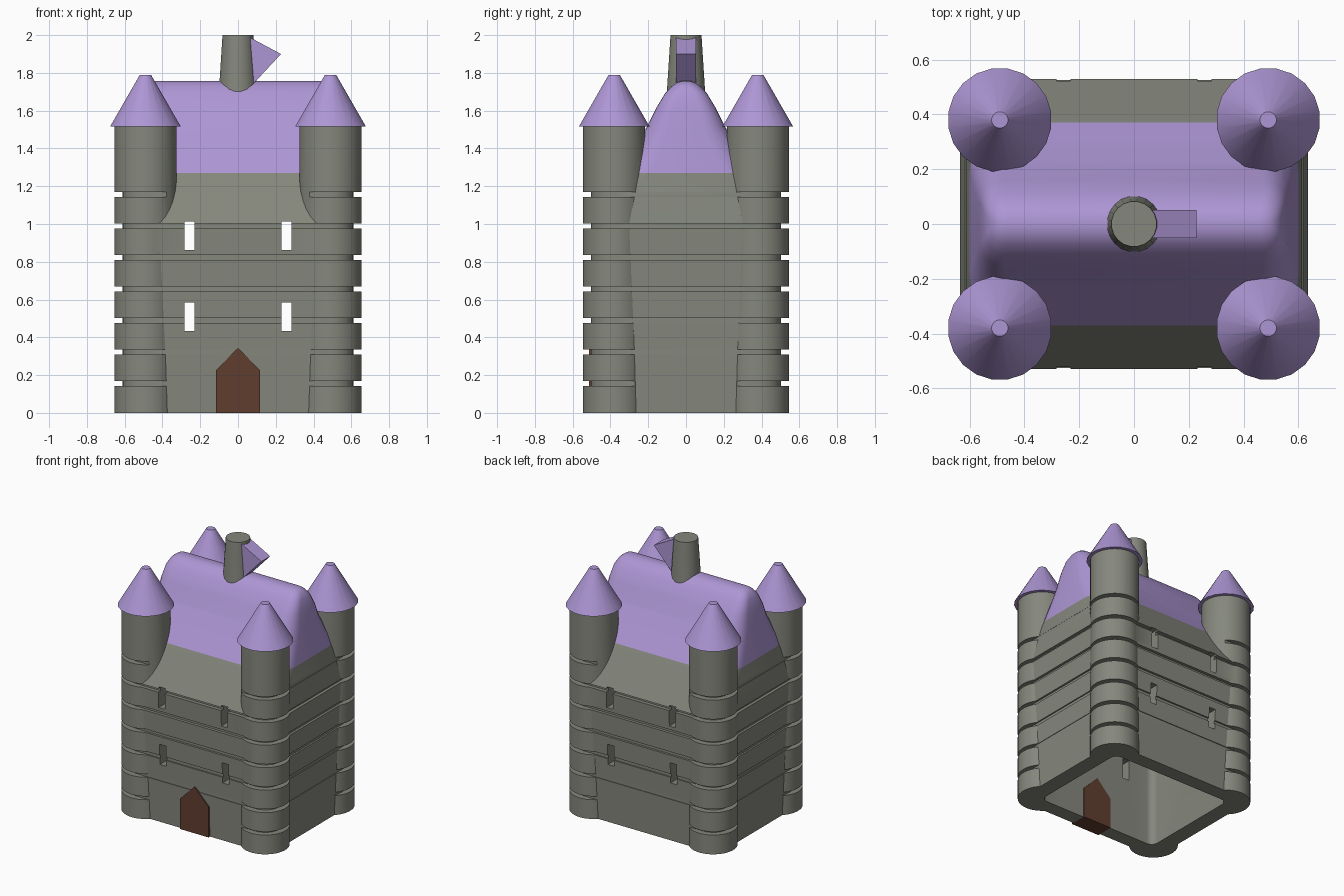
import bpy, bmesh, math

if "Cube" in bpy.data.objects:
    bpy.data.objects.remove(bpy.data.objects["Cube"])


def material(name, rgb):
    m = bpy.data.materials.new(name)
    m.diffuse_color = (*rgb, 1)
    m.use_nodes = True
    m.node_tree.nodes["Principled BSDF"].inputs["Base Color"].default_value = m.diffuse_color
    return m


STONE = material("grey stone", (0.235, 0.245, 0.205))
PURPLE = material("purple roof", (0.42, 0.305, 0.66))
BROWN = material("brown door", (0.115, 0.048, 0.028))


def make(name, bm, mats):
    bmesh.ops.recalc_face_normals(bm, faces=bm.faces)
    me = bpy.data.meshes.new(name)
    bm.to_mesh(me)
    bm.free()
    for m in mats:
        me.materials.append(m)
    ob = bpy.data.objects.new(name, me)
    bpy.context.collection.objects.link(ob)
    return ob


def rounded_rect(z, hx, hy, r, steps=6):
    """Ring of points around a rectangle with rounded corners."""
    r = min(r, hx, hy) * 0.999
    pts = []
    for q, (sx, sy) in enumerate([(1, 1), (-1, 1), (-1, -1), (1, -1)]):
        for i in range(steps + 1):
            a = (q + i / steps) * math.pi / 2
            pts.append((sx * (hx - r) + r * math.cos(a),
                        sy * (hy - r) + r * math.sin(a), z))
    return pts


def circle(z, r, n, cx=0, cy=0):
    return [(cx + r * math.cos(2 * math.pi * (i + .5) / n),
             cy + r * math.sin(2 * math.pi * (i + .5) / n), z) for i in range(n)]


def loft(name, rings, mats, closed=False, upper_from=None):
    """Skin a stack of rings; closed joins last to first, otherwise ends are capped."""
    bm = bmesh.new()
    vs = [[bm.verts.new(p) for p in ring] for ring in rings]
    n = len(vs[0])
    pairs = list(zip(vs, vs[1:])) + ([(vs[-1], vs[0])] if closed else [])
    for a, b in pairs:
        for i in range(n):
            j = (i + 1) % n
            bm.faces.new((a[i], a[j], b[j], b[i]))
    if not closed:
        bm.faces.new(vs[0][::-1])
        bm.faces.new(vs[-1])
    if upper_from is not None:
        for f in bm.faces:
            f.material_index = int(f.calc_center_median().z > upper_from)
    return make(name, bm, mats)


def prism(name, outline, y0, y1, mats):
    """Extrude an (x, z) outline along y."""
    return loft(name, [[(x, y, z) for x, z in outline] for y in (y0, y1)], mats)


def boolean(target, tool, op):
    mod = target.modifiers.new("cut", 'BOOLEAN')
    mod.operation, mod.solver, mod.object = op, 'EXACT', tool
    bpy.context.view_layer.update()
    dg = bpy.context.evaluated_depsgraph_get()
    me = bpy.data.meshes.new_from_object(target.evaluated_get(dg))
    target.modifiers.clear()
    target.data = me
    bpy.data.objects.remove(tool)


def smooth(ob, deg=30):
    bpy.ops.object.select_all(action='DESELECT')
    ob.select_set(True)
    bpy.context.view_layer.objects.active = ob
    bpy.ops.object.shade_smooth_by_angle(angle=math.radians(deg))


CORNERS = [(sx * .49, sy * .38) for sx in (-1, 1) for sy in (-1, 1)]

# Keep with the steep rounded roof: z, half width, half depth, corner radius
profile = [(0, .606, .496, .15), (1.0, .635, .53, .18), (1.27, .60, .37, .18),
           (1.4, .585, .28, .15), (1.51, .572, .21, .12), (1.61, .56, .16, .09),
           (1.69, .545, .112, .07), (1.73, .525, .075, .06),
           (1.75, .50, .045, .04), (1.757, .47, .015, .015)]
keep = loft("castle_keep", [rounded_rect(*p) for p in profile],
            [STONE, PURPLE], upper_from=1.28)

# Corner towers joined to the keep
for cx, cy in CORNERS:
    t = loft("tower", [circle(0, .165, 32, cx, cy), circle(1.52, .165, 32, cx, cy)], [STONE])
    boolean(keep, t, 'UNION')

# Stone course grooves
for k in range(7):
    z0 = .143 + k * .1668
    z1 = z0 + .025
    ring = [rounded_rect(z0, .612, .502, .122), rounded_rect(z0, .9, .8, .122),
            rounded_rect(z1, .9, .8, .122), rounded_rect(z1, .612, .502, .122)]
    boolean(keep, loft("groove", ring, [STONE], closed=True), 'DIFFERENCE')

# Hollow inside, open at the bottom
cavity = [(-.1, .49, .39, .05), (1.0, .49, .39, .05), (1.27, .46, .25, .05),
          (1.5, .43, .12, .05), (1.62, .40, .05, .04)]
boolean(keep, loft("cavity", [rounded_rect(*p) for p in cavity], [STONE]), 'DIFFERENCE')

# Window slots through front and back walls
for x in (-.257, .257):
    for z0, z1 in ((.434, .585), (.862, 1.014)):
        o = [(x - .026, z0), (x + .026, z0), (x + .026, z1), (x - .026, z1)]
        boolean(keep, prism("window", o, -.8, .8, [STONE]), 'DIFFERENCE')


# Pointed door set into the front wall
def door_outline(bottom):
    return [(-.117, bottom), (.117, bottom), (.117, .225), (0, .345), (-.117, .225)]


boolean(keep, prism("doorway", door_outline(-.1), -.8, -.3, [STONE]), 'DIFFERENCE')
smooth(keep)
prism("door", door_outline(0), -.513, -.385, [BROWN])

# Cone roofs
for i, (cx, cy) in enumerate(CORNERS):
    c = loft(f"tower_roof_{i + 1}", [circle(1.515, .19, 20, cx, cy),
                                     circle(1.79, .03, 20, cx, cy)], [PURPLE])
    smooth(c)

# Top turret and its flag
turret = loft("top_turret", [circle(1.6, .109, 20), circle(2.0, .083, 20)], [STONE])
smooth(turret)
prism("flag", [(.05, 1.995), (.228, 1.9), (.065, 1.725)], -.052, .052, [PURPLE])
